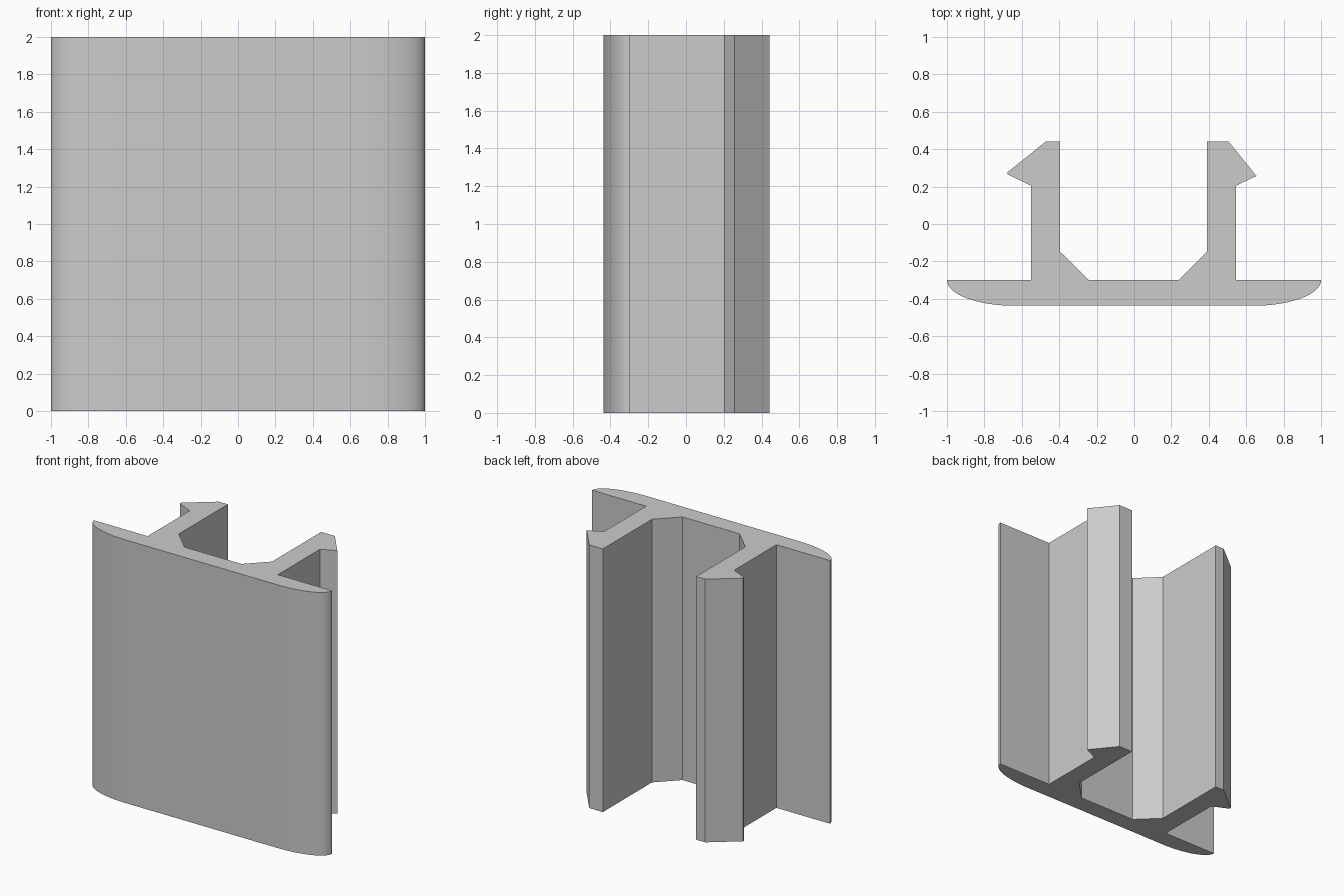
import bpy
import bmesh
import math

cube = bpy.data.objects.get("Cube")
if cube:
    bpy.data.objects.remove(cube, do_unlink=True)

HEIGHT = 2.0
BACK, FRONT = -0.30, -0.437    # back and front of the face plate
ROUND_X, STEPS = 0.36, 16      # width and smoothness of the rounded ends

grey = bpy.data.materials.new("light grey")
grey.use_nodes = True
colour = (0.6, 0.6, 0.6, 1)
grey.diffuse_color = colour
grey.node_tree.nodes["Principled BSDF"].inputs["Base Color"].default_value = colour


def rounded_end(side):
    """Quarter ellipse from the plate's back corner to its flat front."""
    points = []
    for i in range(STEPS + 1):
        a = math.pi / 2 * i / STEPS
        points.append((side * (1 - ROUND_X + ROUND_X * math.cos(a)),
                       BACK + (FRONT - BACK) * math.sin(a)))
    return points


# Clip legs, each listed from the outer root to the inner gusset
left_leg = [(0.545, BACK), (0.545, 0.205), (0.655, 0.257), (0.505, 0.442),
            (0.39, 0.442), (0.39, -0.148), (0.24, BACK)]
right_leg = [(-0.55, BACK), (-0.55, 0.205), (-0.675, 0.265), (-0.675, 0.278),
             (-0.47, 0.442), (-0.395, 0.442), (-0.395, -0.148), (-0.24, BACK)]

# One closed outline: face plate, then both legs
outline = rounded_end(-1) + rounded_end(1)[::-1] + left_leg + right_leg[::-1]

# Extrude the outline upwards
bm = bmesh.new()
base = bm.faces.new([bm.verts.new((x, y, 0)) for x, y in outline])
top = bmesh.ops.extrude_face_region(bm, geom=[base], use_keep_orig=True)
bmesh.ops.translate(bm, vec=(0, 0, HEIGHT),
                    verts=[v for v in top["geom"] if isinstance(v, bmesh.types.BMVert)])
bmesh.ops.recalc_face_normals(bm, faces=bm.faces)

mesh = bpy.data.meshes.new("clip_profile")
bm.to_mesh(mesh)
bm.free()
mesh.materials.append(grey)
clip = bpy.data.objects.new("clip_profile", mesh)
bpy.context.collection.objects.link(clip)

# Smooth the rounded ends, keep the corners sharp
bpy.context.view_layer.objects.active = clip
clip.select_set(True)
bpy.ops.object.shade_smooth_by_angle(angle=math.radians(25))
